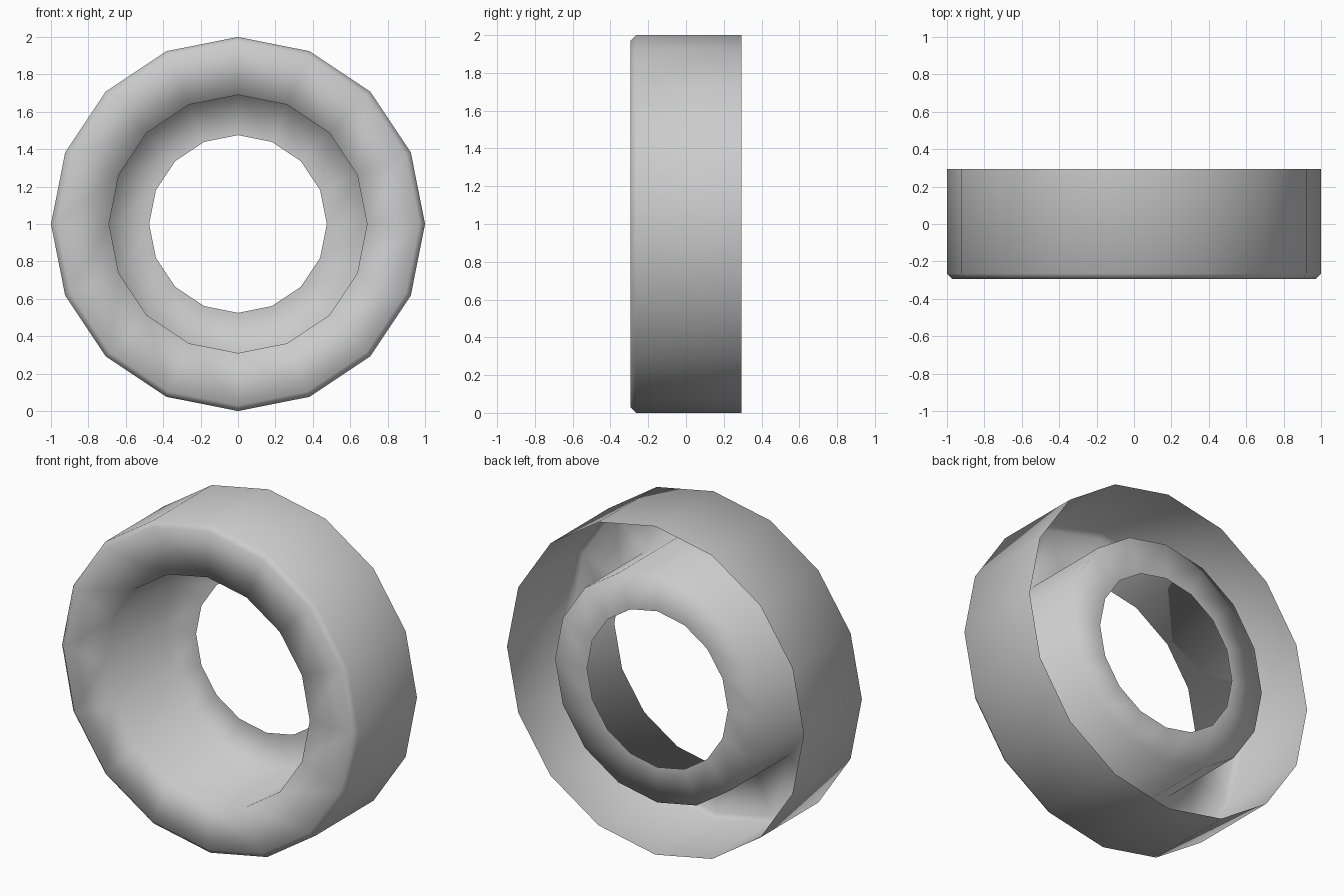
import bpy
import bmesh
import math

cube = bpy.data.objects.get("Cube")
if cube:
    bpy.data.objects.remove(cube)

SIDES = 16

# Rim metal
metal = bpy.data.materials.new("light_grey")
metal.use_nodes = True
colour = (0.6, 0.6, 0.6, 1.0)
metal.diffuse_color = colour
metal.node_tree.nodes["Principled BSDF"].inputs["Base Color"].default_value = colour

# Cross-section as (radius, depth): outer band, chamfer, front face, barrel, rear flange
profile = [(1.0, 0.295), (1.0, -0.265), (0.97, -0.295),
           (0.69, -0.295), (0.69, 0.275), (0.475, 0.275)]

# Revolve the section around the axle
bm = bmesh.new()
verts = [bm.verts.new((r, y, 1.0)) for r, y in profile]
edges = [bm.edges.new(pair) for pair in zip(verts, verts[1:])]
bmesh.ops.spin(bm, geom=verts + edges, cent=(0, 0, 1), axis=(0, 1, 0),
               angle=math.tau, steps=SIDES, use_duplicate=False)
bmesh.ops.remove_doubles(bm, verts=bm.verts, dist=0.001)

# Point the outer band outwards and keep every other face consistent with it
bm.normal_update()
band = max(bm.faces, key=lambda f: f.calc_center_median().z)
if band.normal.z < 0:
    bmesh.ops.reverse_faces(bm, faces=bm.faces)
for face in bm.faces:
    face.smooth = True

mesh = bpy.data.meshes.new("wheel_rim")
bm.to_mesh(mesh)
bm.free()
mesh.materials.append(metal)
rim = bpy.data.objects.new("wheel_rim", mesh)
bpy.context.collection.objects.link(rim)
